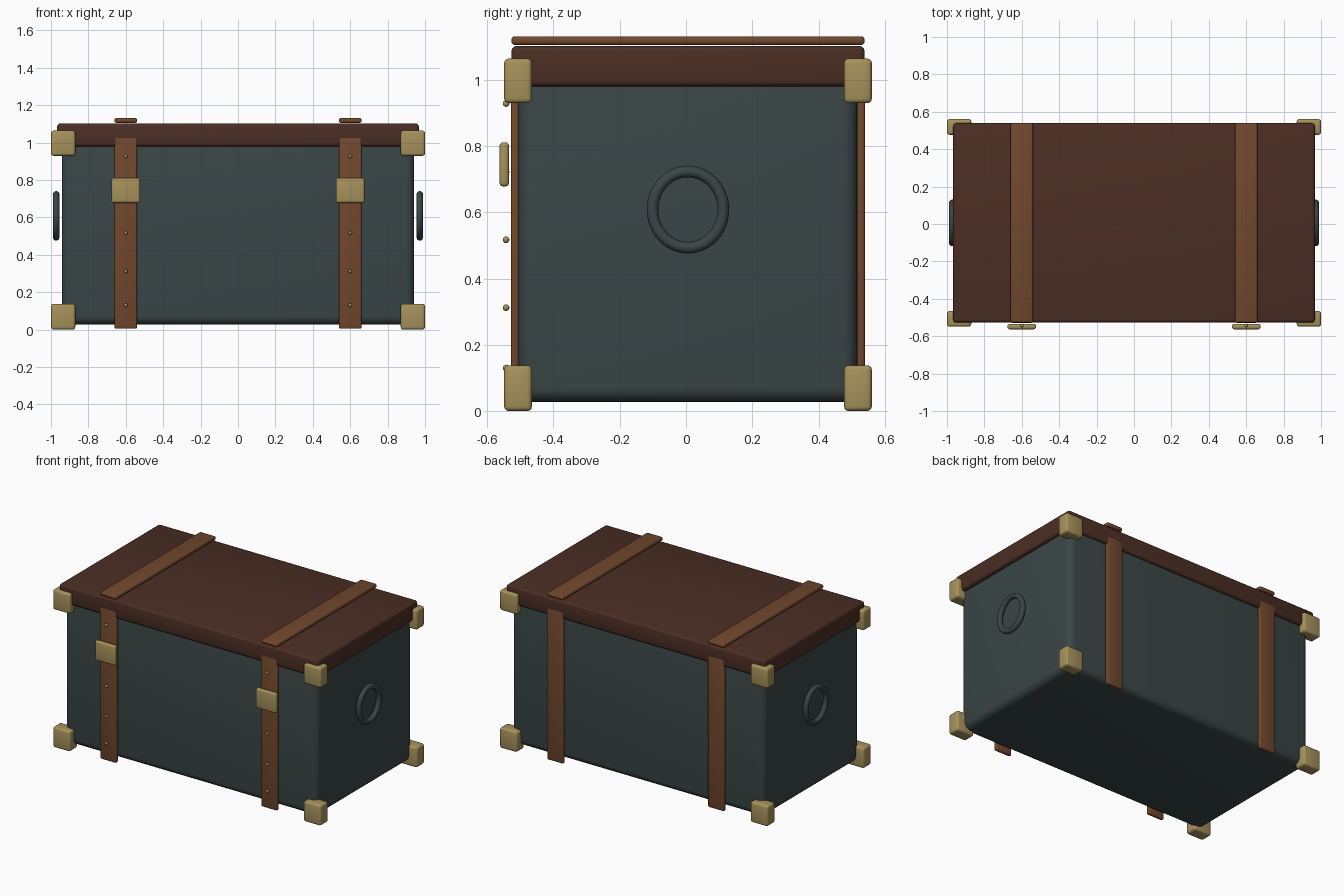
import bpy, bmesh, math
from mathutils import Matrix, Vector

if "Cube" in bpy.data.objects:
    bpy.data.objects.remove(bpy.data.objects["Cube"])


def material(name, rgb):
    # sRGB 0-255 to linear viewport colour
    lin = [((c / 255 + 0.055) / 1.055) ** 2.4 for c in rgb]
    m = bpy.data.materials.new(name)
    m.diffuse_color = (*lin, 1)
    m.use_nodes = True
    m.node_tree.nodes["Principled BSDF"].inputs["Base Color"].default_value = m.diffuse_color
    return m


BODY = material("dark teal grey", (58, 70, 70))
LID = material("dark brown leather", (75, 46, 36))
STRAP = material("tan leather", (114, 72, 45))
BRASS = material("aged brass", (167, 146, 91))

CY = 0.006  # depth centre of the chest; the buckles stick out at the front


def finish(name, bm, mat):
    me = bpy.data.meshes.new(name)
    bmesh.ops.recalc_face_normals(bm, faces=bm.faces)
    bm.to_mesh(me)
    bm.free()
    me.materials.append(mat)
    ob = bpy.data.objects.new(name, me)
    bpy.context.collection.objects.link(ob)
    bpy.ops.object.select_all(action='DESELECT')
    ob.select_set(True)
    bpy.context.view_layer.objects.active = ob
    bpy.ops.object.shade_smooth_by_angle(angle=math.radians(35))
    return ob


def box(name, x, y, z, mat, bevel, segments=3):
    # rounded box from (min, max) ranges
    bm = bmesh.new()
    bmesh.ops.create_cube(bm, size=1)
    for v in bm.verts:
        v.co = Vector([(r[0] + r[1]) / 2 + c * (r[1] - r[0])
                       for r, c in zip((x, y, z), v.co)])
    bmesh.ops.bevel(bm, geom=bm.edges[:], offset=bevel, segments=segments,
                    profile=0.5, affect='EDGES')
    return finish(name, bm, mat)


def around(c, half):
    return (c - half, c + half)


def ring_handle(name, x):
    # slightly oval torus standing in the yz plane
    bm = bmesh.new()
    n, k, r = 48, 12, 0.0175
    rows = []
    for i in range(n):
        a = 2 * math.pi * i / n
        row = []
        for j in range(k):
            b = 2 * math.pi * j / k
            d = r * math.cos(b)
            row.append(bm.verts.new((x + r * math.sin(b),
                                     CY + (0.107 + d) * math.cos(a),
                                     0.608 + (0.115 + d) * math.sin(a))))
        rows.append(row)
    for i in range(n):
        p, q = rows[i], rows[(i + 1) % n]
        for j in range(k):
            bm.faces.new((p[j], q[j], q[(j + 1) % k], p[(j + 1) % k]))
    return finish(name, bm, BODY)


def rivet(name, x, z):
    bm = bmesh.new()
    bmesh.ops.create_uvsphere(bm, u_segments=12, v_segments=8, radius=0.01,
                              matrix=Matrix.Translation((x, -0.543, z)))
    return finish(name, bm, BRASS)


# chest body and lid
box("chest_body", (-0.942, 0.942), around(CY, 0.512), (0.027, 1.03), BODY, 0.045, 5)
box("lid", (-0.967, 0.967), around(CY, 0.533), (0.98, 1.102), LID, 0.016)

# brass corner caps
for sx, side in ((-1, "left"), (1, "right")):
    for sy, face in ((-1, "front"), (1, "back")):
        for z, level in (((0.0, 0.138), "bottom"), ((0.929, 1.064), "top")):
            box(f"corner_{level}_{face}_{side}", around(sx * 0.935, 0.065),
                around(CY + sy * 0.513, 0.042), z, BRASS, 0.014)

    # leather straps on front, back and lid
    x = sx * 0.6
    for sy, face in ((-1, "front"), (1, "back")):
        box(f"strap_{face}_{side}", around(x, 0.06),
            around(CY + sy * 0.522, 0.012), (0.005, 1.029), STRAP, 0.008)
    box(f"strap_lid_{side}", around(x, 0.06), around(CY, 0.533),
        (1.105, 1.131), STRAP, 0.01)

    # buckle and rivets
    box(f"buckle_{side}", around(x, 0.076), (-0.563, -0.534), (0.678, 0.811),
        BRASS, 0.011)
    for i, z in enumerate((0.13, 0.312, 0.517, 0.72, 0.928)):
        rivet(f"rivet_{side}_{i + 1}", x, z)

    # ring handle on the end
    ring_handle(f"handle_{side}", sx * 0.972)
